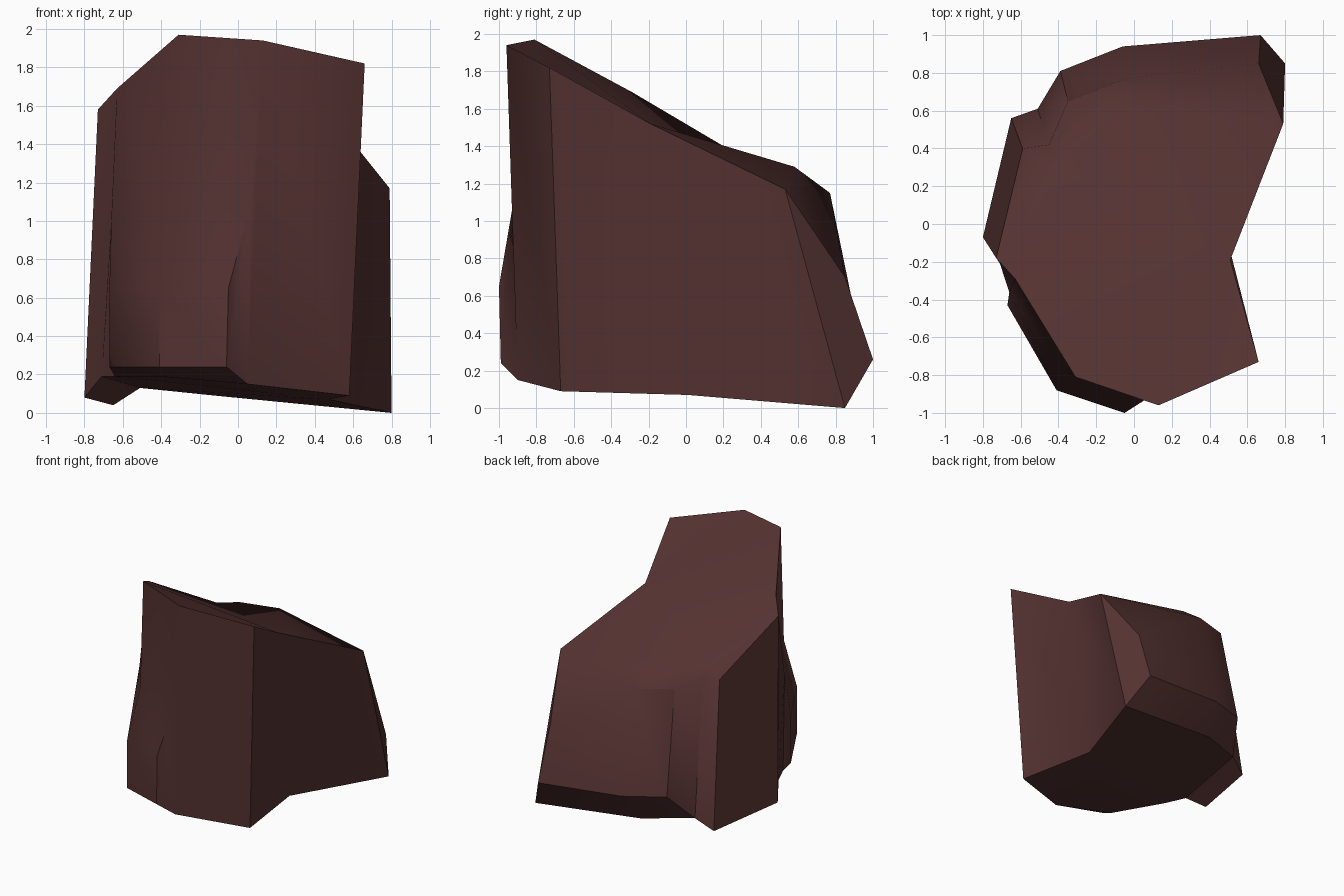
import bpy, bmesh, math

if "Cube" in bpy.data.objects:
    bpy.data.objects.remove(bpy.data.objects["Cube"])

# Vertical profile lines around the rock, each listed from top rim to base
right_front = [(.66, -.73, 1.82), (.58, -.67, .09)]
right_notch = [(.51, -.19, 1.52), (.47, .01, .07)]
right_back = [(.79, .53, 1.17), (.80, .85, 0)]

back_right = [(.79, .53, 1.17), (.66, .85, .70), (.67, 1, .26), (.80, .85, 0)]
back_mid = [(-.02, .58, 1.29), (-.04, .77, 1.15), (-.06, .94, .32), (-.12, .78, .09)]
back_left = [(-.32, .48, 1.30), (-.35, .65, 1.18), (-.39, .81, .35), (-.51, .61, .13)]
back_step = [(-.42, .32, 1.33), (-.45, .42, 1.22), (-.51, .61, .13), (-.51, .61, .13)]

left_back = [(-.59, .40, 1.23), (-.59, .40, 1.23), (-.65, .56, .04), (-.51, .61, .13)]
left_front = [(-.73, -.18, 1.58), (-.73, -.18, 1.58), (-.80, -.07, .08), (-.71, -.21, .19)]
left_inner = [left_front[0], left_front[-1]]

front_left = [(-.63, -.29, 1.69), (-.66, -.36, 1.0), (-.67, -.43, .64),
              (-.67, -.43, .24), (-.64, -.37, .19)]
front_mid = [(-.31, -.81, 1.97), (-.36, -.78, 1.05), (-.41, -.88, .64),
             (-.41, -.88, .24), (-.41, -.77, .19)]
front_right = [(.13, -.96, 1.94), (.06, -.93, 1.06), (-.05, -1, .65),
               (-.06, -.99, .24), (.05, -.90, .15)]

columns = [right_front, right_notch, right_back, back_right, back_mid, back_left,
           back_step, left_back, left_front, left_inner, front_left, front_mid, front_right]

bm = bmesh.new()
verts = {}


def face(points):
    """Make a face from points, merging repeated corners."""
    loop = []
    for p in points:
        if p not in verts:
            verts[p] = bm.verts.new(p)
        if verts[p] not in loop:
            loop.append(verts[p])
    if len(loop) > 2 and not bm.faces.get(loop):
        bm.faces.new(loop)


# Skin neighbouring profile lines
for a, b in zip(columns, columns[1:] + columns[:1]):
    if len(a) == len(b):
        for i in range(len(a) - 1):
            face([a[i], a[i + 1], b[i + 1], b[i]])
    else:
        face(a + b[::-1])

# Sloped top and base
face([c[0] for c in columns])
face([c[-1] for c in reversed(columns)])

bmesh.ops.triangulate(bm, faces=[f for f in bm.faces if len(f.verts) > 4])
bmesh.ops.recalc_face_normals(bm, faces=bm.faces[:])
mesh = bpy.data.meshes.new("rock")
bm.to_mesh(mesh)
bm.free()

rock = bpy.data.objects.new("rock", mesh)
bpy.context.collection.objects.link(rock)

# Single dark red-brown stone colour
stone = bpy.data.materials.new("dark red brown stone")
stone.diffuse_color = (.09, .032, .031, 1)
stone.use_nodes = True
stone.node_tree.nodes["Principled BSDF"].inputs["Base Color"].default_value = stone.diffuse_color
mesh.materials.append(stone)

bpy.context.view_layer.objects.active = rock
rock.select_set(True)
bpy.ops.object.shade_smooth_by_angle(angle=math.radians(40))
